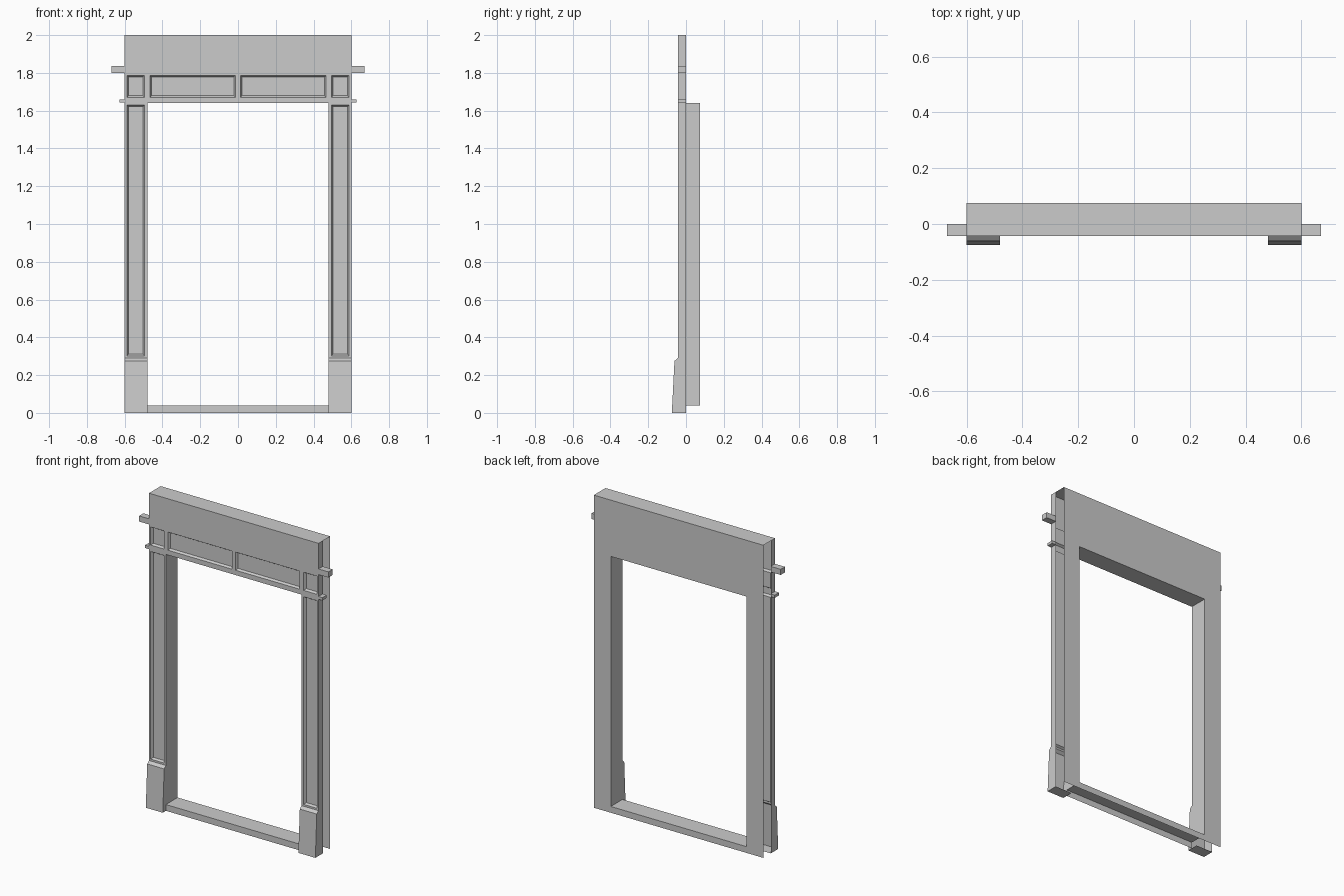
import bpy, bmesh

if "Cube" in bpy.data.objects:
    bpy.data.objects.remove(bpy.data.objects["Cube"])

FRONT, MID, BACK = -0.043, 0.0, 0.075   # depth planes
W, OW = 0.60, 0.48                      # half width, opening half width
SILL, HEAD, TOP = 0.04, 1.64, 2.0       # opening bottom/top, total height
PLINTH = 0.29


def finish(name, bm):
    bmesh.ops.remove_doubles(bm, verts=bm.verts, dist=1e-5)
    mesh = bpy.data.meshes.new(name)
    bm.to_mesh(mesh)
    bm.free()
    obj = bpy.data.objects.new(name, mesh)
    bpy.context.collection.objects.link(obj)
    return obj


def face(bm, pts):
    return bm.faces.new([bm.verts.new(p) for p in pts])


def sheet(bm, xs, zs, y, keep, flip=False):
    """Flat grid in the xz plane, keeping the cells whose centre passes keep()."""
    made = []
    for x0, x1 in zip(xs, xs[1:]):
        for z0, z1 in zip(zs, zs[1:]):
            if keep((x0 + x1) / 2, (z0 + z1) / 2):
                pts = [(x0, y, z0), (x1, y, z0), (x1, y, z1), (x0, y, z1)]
                made.append(face(bm, pts[::-1] if flip else pts))
    return made


def mirror(obj):
    obj.modifiers.new("mirror", 'MIRROR').use_axis[0] = True


def in_opening(x, z):
    return abs(x) < OW and SILL < z < HEAD


# front face with bevelled, recessed panels
half = [0.013, 0.467, 0.48, 0.495, 0.588, 0.60]
xs = [-x for x in reversed(half)] + half
zs = [0, SILL, PLINTH, 0.302, 1.63, HEAD, 1.671, 1.787, TOP]
bm = bmesh.new()
sheet(bm, xs, zs, FRONT,
      lambda x, z: not in_opening(x, z) and not (abs(x) > OW and z < PLINTH))
bmesh.ops.remove_doubles(bm, verts=bm.verts, dist=1e-5)
panels = []
for f in bm.faces:
    c = f.calc_center_median()
    on_pilaster = 0.495 < abs(c.x) < 0.588
    on_frieze = 0.013 < abs(c.x) < 0.467
    if (on_pilaster and 0.302 < c.z < 1.63) or \
       ((on_pilaster or on_frieze) and 1.671 < c.z < 1.787):
        panels.append(f)
bmesh.ops.inset_individual(bm, faces=panels, thickness=0.012, depth=-0.014)
finish("panelled_front", bm)

# back face
bm = bmesh.new()
sheet(bm, [-W, -OW, OW, W], [0, SILL, HEAD, TOP], BACK,
      lambda x, z: not in_opening(x, z), flip=True)
finish("back_face", bm)

# lining of the opening
bm = bmesh.new()
ring = [(-OW, SILL), (OW, SILL), (OW, HEAD), (-OW, HEAD)]
for (x0, z0), (x1, z1) in zip(ring, ring[1:] + ring[:1]):
    face(bm, [(x0, FRONT, z0), (x1, FRONT, z1), (x1, BACK, z1), (x0, BACK, z0)])
finish("opening_lining", bm)

# top cover
bm = bmesh.new()
face(bm, [(-W, FRONT, TOP), (W, FRONT, TOP), (W, BACK, TOP), (-W, BACK, TOP)])
finish("top_cover", bm)

# narrow outer side returns, open behind
bm = bmesh.new()
face(bm, [(W, FRONT, PLINTH), (W, MID, PLINTH), (W, MID, TOP), (W, FRONT, TOP)])
mirror(finish("side_return", bm))

# hollow battered plinths
bm = bmesh.new()
prof = [(MID, 0), (-0.075, 0), (-0.061, 0.275), (FRONT, PLINTH)]
for (y0, z0), (y1, z1) in zip(prof, prof[1:]):
    face(bm, [(OW, y0, z0), (OW, y1, z1), (W, y1, z1), (W, y0, z0)][::-1])
face(bm, [(W, y, z) for y, z in prof + [(MID, PLINTH)]][::-1])
face(bm, [(OW, y, z) for y, z in [(FRONT, 0)] + prof[1:]])
bmesh.ops.recalc_face_normals(bm, faces=bm.faces)
mirror(finish("plinth", bm))

# moulding ends projecting past the sides
for name, reach, z0, z1 in (("cornice_end", 0.67, 1.80, 1.836),
                            ("lower_moulding_end", 0.628, 1.642, 1.66)):
    bm = bmesh.new()
    bmesh.ops.create_cube(bm, size=1)
    for v in bm.verts:
        v.co = (reach if v.co.x > 0 else W,
                MID if v.co.y > 0 else FRONT,
                z1 if v.co.z > 0 else z0)
    mirror(finish(name, bm))
